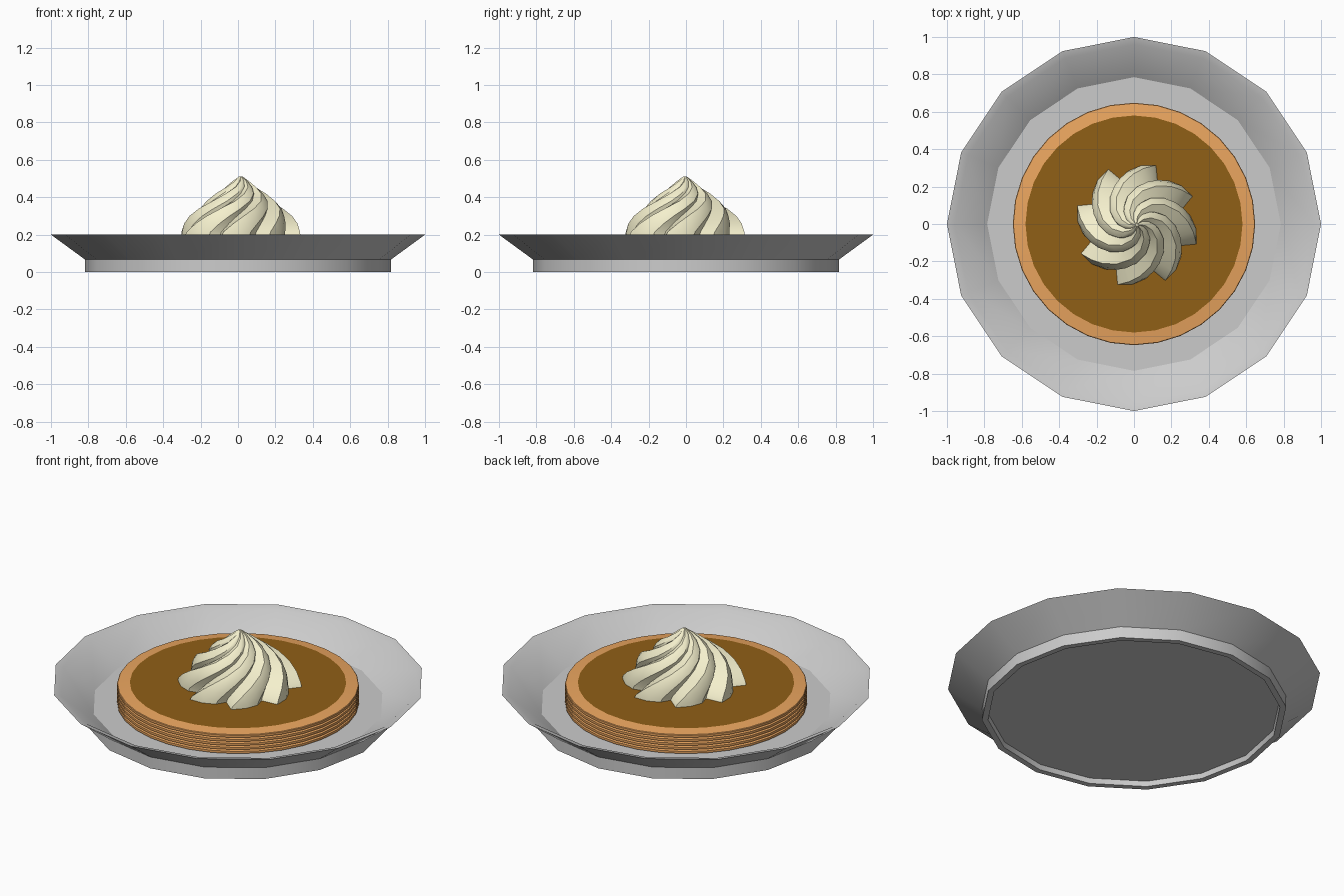
import bpy, bmesh, math

if "Cube" in bpy.data.objects:
    bpy.data.objects.remove(bpy.data.objects["Cube"])


def material(name, rgb):
    m = bpy.data.materials.new(name)
    m.diffuse_color = (*rgb, 1)
    m.use_nodes = True
    m.node_tree.nodes["Principled BSDF"].inputs["Base Color"].default_value = m.diffuse_color
    return m


def finish(name, bm, mat=None, angle=30):
    bmesh.ops.recalc_face_normals(bm, faces=bm.faces)
    me = bpy.data.meshes.new(name)
    bm.to_mesh(me)
    bm.free()
    ob = bpy.data.objects.new(name, me)
    bpy.context.collection.objects.link(ob)
    if mat:
        me.materials.append(mat)
    bpy.ops.object.select_all(action='DESELECT')
    ob.select_set(True)
    bpy.context.view_layer.objects.active = ob
    bpy.ops.object.shade_smooth_by_angle(angle=math.radians(angle))
    return ob


def skin(bm, rings):
    """Bridge successive closed loops of equal length with quads."""
    loops = [[bm.verts.new(p) for p in ring] for ring in rings]
    n = len(loops[0])
    for a, b in zip(loops, loops[1:]):
        for i in range(n):
            j = (i + 1) % n
            bm.faces.new((a[i], a[j], b[j], b[i]))
    return loops


def lathe(name, profile, sides, mat=None, cap_start=True, cap_end=True):
    bm = bmesh.new()
    step = 2 * math.pi / sides
    loops = skin(bm, [[(r * math.cos(i * step), r * math.sin(i * step), z)
                       for i in range(sides)] for r, z in profile])
    if cap_start:
        bm.faces.new(loops[0])
    if cap_end:
        bm.faces.new(loops[-1])
    return finish(name, bm, mat)


crust_mat = material("crust", (0.83, 0.38, 0.115))
filling_mat = material("filling", (0.28, 0.115, 0.008))
cream_mat = material("cream", (0.91, 0.87, 0.61))

# Plate: recessed foot, flared wall, rim and floor
lathe("plate", [(0.78, 0.03), (0.785, 0.0), (0.818, 0.0), (0.818, 0.067),
                (1.0, 0.2), (0.96, 0.19), (0.785, 0.07)], 16)

# Crust: stacked ridges with a sloping top lip
layers, base, top = 5, 0.069, 0.187
h = (top - base) / layers
crust = []
for k in range(layers):
    z = base + k * h
    crust += [(0.628, z), (0.648, z + 0.3 * h), (0.648, z + 0.85 * h)]
crust += [(0.645, top), (0.58, 0.195)]
lathe("crust", crust, 32, crust_mat, cap_end=False)

# Filling: disc closing the crust
lathe("filling", [(0.58, 0.185), (0.58, 0.195)], 32, filling_mat)

# Whipped cream: blunt eight-point star, twisted and tapered to a tip
lobe = [(0, 0.74), (9, 0.87), (22, 0.95), (36, 1.0)]
taper = [(0.335, 0.193), (0.33, 0.215), (0.305, 0.26), (0.275, 0.30),
         (0.235, 0.34), (0.185, 0.38), (0.135, 0.42), (0.085, 0.455),
         (0.045, 0.485), (0.008, 0.512)]
rings = []
for R, z in taper:
    twist = 120 * (1 - R / 0.335)
    ring = []
    for k in range(8):
        for a, f in lobe:
            t = math.radians(108 + twist - a - 45 * k)
            ring.append((0.015 + R * f * math.cos(t),
                         -0.005 + R * f * math.sin(t), z))
    rings.append(ring)
bm = bmesh.new()
loops = skin(bm, rings)
bm.faces.new(loops[0])
bm.faces.new(loops[-1])
finish("whipped_cream", bm, cream_mat, 35)
